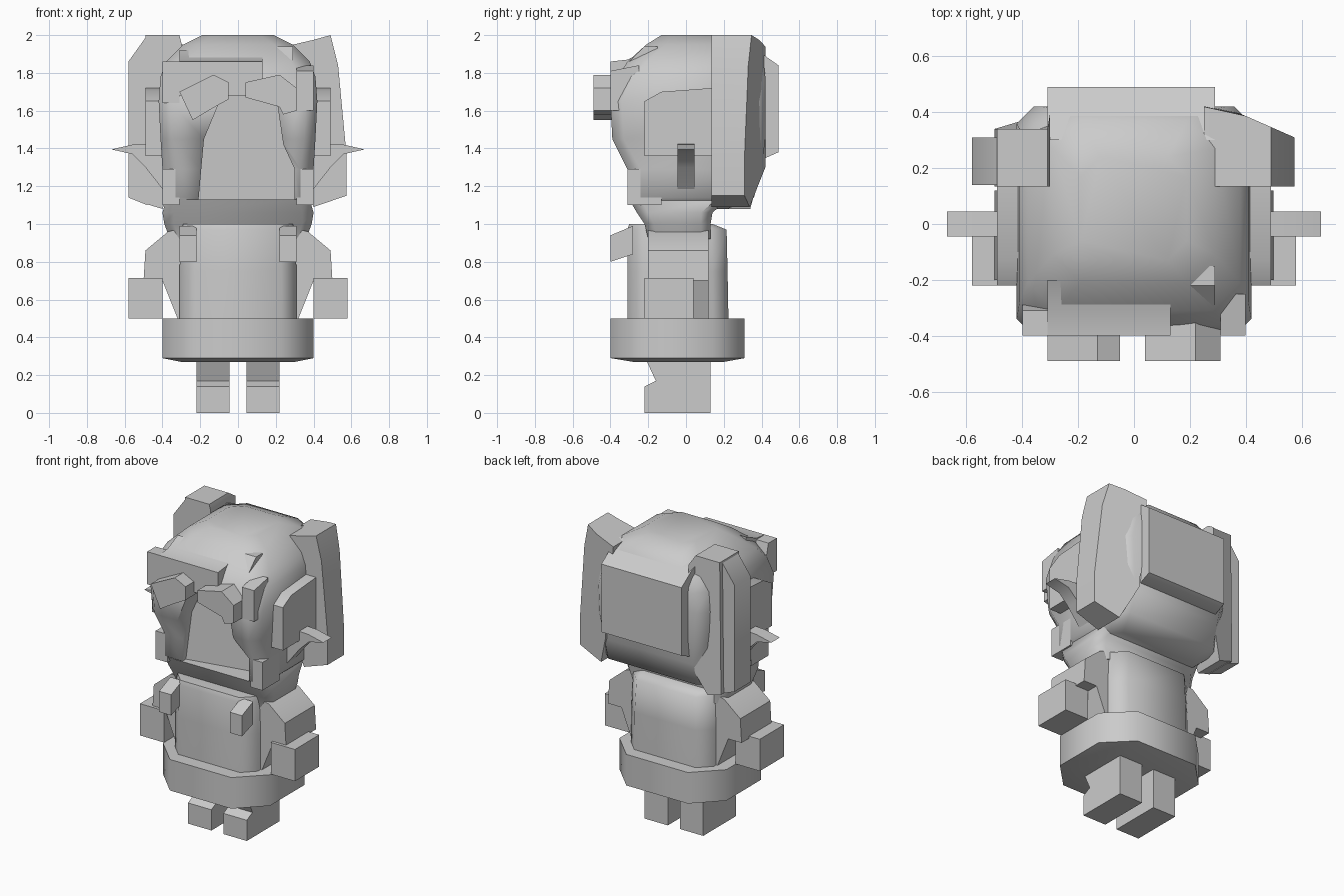
import bpy, bmesh, math


def finish(name, bm, angle=40):
    bmesh.ops.recalc_face_normals(bm, faces=bm.faces)
    me = bpy.data.meshes.new(name)
    bm.to_mesh(me)
    bm.free()
    ob = bpy.data.objects.new(name, me)
    bpy.context.collection.objects.link(ob)
    bpy.ops.object.select_all(action='DESELECT')
    ob.select_set(True)
    bpy.context.view_layer.objects.active = ob
    bpy.ops.object.shade_smooth_by_angle(angle=math.radians(angle))
    return ob


def skin(name, rings, angle=40):
    # closed solid through rings with equal point counts
    bm = bmesh.new()
    rows = [[bm.verts.new(p) for p in r] for r in rings]
    n = len(rows[0])
    for a, b in zip(rows, rows[1:]):
        for i in range(n):
            j = (i + 1) % n
            bm.faces.new((a[i], a[j], b[j], b[i]))
    bm.faces.new(rows[0])
    bm.faces.new(rows[-1])
    return finish(name, bm, angle)


def stack(name, sections, angle=50):
    # sections: z, half width, front y, back y, corner cut
    rings = []
    for z, w, f, b, c in sections:
        rings.append([(-w, f + c, z), (-w + c, f, z), (w - c, f, z), (w, f + c, z),
                      (w, b - c, z), (w - c, b, z), (-w + c, b, z), (-w, b - c, z)])
    return skin(name, rings, angle)


def front_prism(name, prof, y0, y1):
    # xz profile pushed through y; y1 may be a function of x, z
    back = y1 if callable(y1) else (lambda x, z: y1)
    return skin(name, [[(x, y0, z) for x, z in prof],
                       [(x, back(x, z), z) for x, z in prof]])


def side_prism(name, prof, x0, x1):
    return skin(name, [[(x, y, z) for y, z in prof] for x in (x0, x1)])


def box(name, x0, x1, y0, y1, z0, z1):
    return side_prism(name, [(y0, z0), (y1, z0), (y1, z1), (y0, z1)], x0, x1)


# Body
stack("skirt_hem", [(0.27, 0.30, -0.28, 0.20, 0.08), (0.29, 0.40, -0.40, 0.31, 0.17),
                    (0.50, 0.40, -0.40, 0.31, 0.17)], 50)
stack("torso", [(0.48, 0.31, -0.31, 0.225, 0.08), (0.75, 0.31, -0.31, 0.22, 0.08),
                (0.97, 0.30, -0.31, 0.215, 0.08), (1.0, 0.29, -0.30, 0.14, 0.07)], 60)
stack("neck_collar", [(0.92, 0.36, -0.20, 0.13, 0.05), (1.0, 0.39, -0.22, 0.13, 0.05),
                      (1.06, 0.40, -0.26, 0.14, 0.06), (1.13, 0.38, -0.30, 0.22, 0.06)], 60)

# Head, with hollow face opening
head = stack("head", [(1.08, 0.33, -0.24, 0.22, 0.06), (1.14, 0.40, -0.31, 0.36, 0.07),
                      (1.29, 0.40, -0.31, 0.40, 0.07), (1.45, 0.41, -0.39, 0.42, 0.06),
                      (1.65, 0.42, -0.40, 0.42, 0.06), (1.78, 0.41, -0.36, 0.42, 0.08),
                      (1.86, 0.38, -0.31, 0.41, 0.10), (1.95, 0.29, -0.21, 0.37, 0.10),
                      (2.0, 0.19, -0.13, 0.24, 0.07)], 60)
cutter = front_prism("face_cutter", [(-0.21, 1.12), (0.30, 1.10), (0.30, 1.29), (0.24, 1.42),
                                     (0.20, 1.69), (-0.08, 1.69), (-0.18, 1.45)],
                     -0.6, lambda x, z: -0.26 + 0.2 * (x + 0.21) + 0.05 * (z - 1.1))
mod = head.modifiers.new("face_opening", 'BOOLEAN')
mod.operation = 'DIFFERENCE'
mod.object = cutter
mod.solver = 'EXACT'
cutter.hide_render = True
cutter.hide_set(True)

# Back hair panel
side_prism("back_hair", [(0.30, 1.36), (0.40, 1.34), (0.49, 1.38), (0.49, 1.84),
                         (0.39, 1.91), (0.30, 1.95)], -0.31, 0.29)

# Tall side hair bunches: the left is stepped, the right tapers outwards
front_prism("left_bunch_inner", [(-0.30, 1.96), (-0.31, 2.0), (-0.49, 2.0), (-0.50, 1.11),
                                 (-0.40, 1.08), (-0.30, 1.3)], 0.135,
            lambda x, z: 0.40 if 1.2 < z < 1.98 else 0.34)
front_prism("left_bunch_outer", [(-0.48, 2.0), (-0.58, 1.86), (-0.58, 1.14),
                                 (-0.48, 1.10)], 0.14, 0.31)
front_prism("right_bunch", [(0.25, 1.94), (0.40, 1.975), (0.49, 2.0), (0.53, 1.84),
                            (0.575, 1.36), (0.575, 1.15), (0.40, 1.09), (0.31, 1.3)], 0.135,
            lambda x, z: min(0.42, 0.40 - 0.44 * (x - 0.37)) - (0.05 if z < 1.12 else 0))

# Fringe
front_prism("left_fringe", [(-0.31, 1.70), (-0.24, 1.55), (-0.14, 1.61), (-0.05, 1.66),
                            (-0.05, 1.75), (-0.13, 1.79)], -0.49, -0.33)
front_prism("right_fringe", [(0.04, 1.67), (0.22, 1.62), (0.24, 1.58), (0.31, 1.60),
                             (0.31, 1.72), (0.22, 1.79), (0.04, 1.75)], -0.49, -0.33)
side_prism("upper_fringe", [(-0.40, 1.68), (-0.40, 1.86), (-0.31, 1.87), (-0.20, 1.92),
                            (-0.20, 1.68)], -0.31, 0.13)
side_prism("upper_fringe_corner", [(-0.40, 1.64), (-0.40, 1.86), (-0.31, 1.86),
                                   (-0.25, 1.64)], -0.40, -0.31)
side_prism("right_tuft", [(-0.40, 1.60), (-0.40, 1.81), (-0.25, 1.84), (-0.25, 1.60)],
           0.31, 0.40)
side_prism("brow_tuft", [(-0.31, 1.78), (-0.31, 1.85), (-0.22, 1.94), (-0.15, 1.94),
                         (-0.15, 1.78)], 0.14, 0.29)

# Paired parts
for side, s in (("left", -1), ("right", 1)):
    a, b = sorted((s * 0.045, s * 0.22))
    side_prism(side + "_leg", [(-0.22, 0), (0.13, 0), (0.13, 0.30), (-0.22, 0.30),
                               (-0.16, 0.17), (-0.22, 0.14)], a, b)
    front_prism(side + "_sleeve", [(s * x, z) for x, z in
                ((0.28, 0.98), (0.37, 0.96), (0.49, 0.86), (0.50, 0.70),
                 (0.40, 0.70), (0.32, 0.50), (0.28, 0.50))], -0.20, 0.12)
    box(side + "_hand", s * 0.40, s * 0.58, -0.22, 0.04, 0.50, 0.715)
    side_prism(side + "_bow_loop", [(-0.28, 0.99), (-0.40, 0.94), (-0.40, 0.80),
                                    (-0.28, 0.84)], s * 0.22, s * 0.31)
    side_prism(side + "_ear_cover", [(-0.22, 1.36), (0.14, 1.36), (0.14, 1.72),
                                     (-0.13, 1.70), (-0.22, 1.65)], s * 0.38, s * 0.49)
    front_prism(side + "_spike", [(s * x, z) for x, z in
                ((0.38, 1.16), (0.49, 1.30), (0.56, 1.37), (0.67, 1.395),
                 (0.56, 1.42), (0.38, 1.43))], -0.045, 0.045)
    box(side + "_cheek_lock", s * 0.31, s * 0.40, -0.31, -0.13, 1.10, 1.29)
